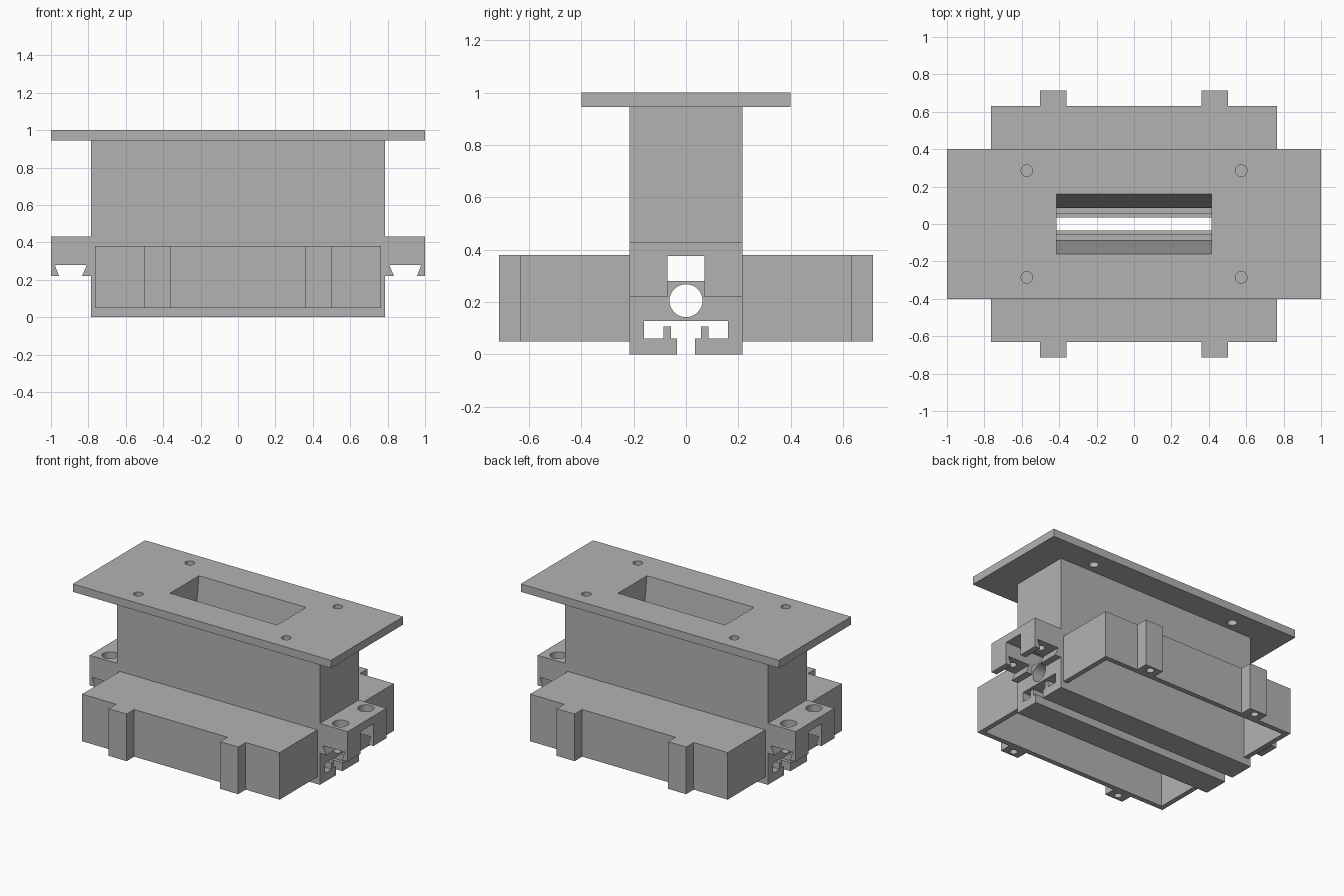
import bpy, bmesh, math

if "Cube" in bpy.data.objects:
    bpy.data.objects.remove(bpy.data.objects["Cube"], do_unlink=True)

grey = bpy.data.materials.new("plain grey")
grey.use_nodes = True
grey.diffuse_color = (0.45, 0.45, 0.45, 1)
grey.node_tree.nodes["Principled BSDF"].inputs["Base Color"].default_value = grey.diffuse_color


def prism(name, outline, axis, start, end):
    """Extrude a 2D outline along an axis; the outline uses the other two axes in order."""
    def place(p, d):
        return {"x": (d, p[0], p[1]), "y": (p[0], d, p[1]), "z": (p[0], p[1], d)}[axis]
    bm = bmesh.new()
    low = [bm.verts.new(place(p, start)) for p in outline]
    high = [bm.verts.new(place(p, end)) for p in outline]
    bm.faces.new(low)
    bm.faces.new(high)
    for i in range(len(outline)):
        j = (i + 1) % len(outline)
        bm.faces.new((low[i], low[j], high[j], high[i]))
    bmesh.ops.recalc_face_normals(bm, faces=bm.faces)
    mesh = bpy.data.meshes.new(name)
    bm.to_mesh(mesh)
    bm.free()
    mesh.materials.append(grey)
    obj = bpy.data.objects.new(name, mesh)
    bpy.context.scene.collection.objects.link(obj)
    return obj


def box(name, xs, ys, zs):
    x0, x1 = sorted(xs)
    y0, y1 = sorted(ys)
    return prism(name, [(x0, y0), (x1, y0), (x1, y1), (x0, y1)], "z", min(zs), max(zs))


def rod(name, centre, radius, axis, start, end, sides=40):
    ring = [(centre[0] + radius * math.cos(2 * math.pi * i / sides),
             centre[1] + radius * math.sin(2 * math.pi * i / sides)) for i in range(sides)]
    return prism(name, ring, axis, start, end)


def mirrored(half):
    return half + [(-a, b) for a, b in reversed(half)]


def carve(obj, cutters):
    """Cut every helper out of the part, then discard the helpers."""
    for cutter in cutters:
        cutter.hide_render = True
        mod = obj.modifiers.new("cut", "BOOLEAN")
        mod.operation, mod.solver, mod.object = "DIFFERENCE", "EXACT", cutter
    bpy.context.view_layer.update()
    graph = bpy.context.evaluated_depsgraph_get()
    mesh = bpy.data.meshes.new_from_object(obj.evaluated_get(graph))
    obj.modifiers.clear()
    obj.data = mesh
    for cutter in cutters:
        bpy.data.objects.remove(cutter, do_unlink=True)
    bpy.ops.object.select_all(action="DESELECT")
    obj.select_set(True)
    bpy.context.view_layer.objects.active = obj
    bpy.ops.object.shade_smooth_by_angle(angle=math.radians(30))


def hopper():
    return prism("hopper_cut", mirrored([(0.085, 0.115), (0.085, 0.38), (0.16, 1.0), (0.162, 1.02)]),
                 "x", -0.415, 0.415)


# Central column: hopper, square and round tunnels, lipped slot along the base
column = box("column", (-0.785, 0.785), (-0.215, 0.215), (0, 0.945))
lipped_slot = mirrored([(0.035, -0.1), (0.035, 0.06), (0.057, 0.06), (0.057, 0.107),
                        (0.086, 0.107), (0.086, 0.06), (0.16, 0.06), (0.16, 0.127)])
carve(column, [
    hopper(),
    box("square_tunnel", (-1, 1), (-0.07, 0.07), (0.28, 0.375)),
    rod("round_tunnel", (0, 0.205), 0.063, "x", -1, 1),
    prism("slot_cut", lipped_slot, "x", -1, 1),
])

# Top plate with hopper mouth and screw holes
plate = box("top_plate", (-1, 1), (-0.4, 0.4), (0.945, 1))
carve(plate, [hopper()] + [rod("screw_cut", (x, y), 0.031, "z", 0.9, 1.1)
                           for x in (-0.573, 0.573) for y in (-0.285, 0.285)])

# End brackets: dovetail groove, central notch, counterbored holes
for side, label in ((1, "left"), (-1, "right")):
    bracket = box(label + "_bracket", (side * 0.785, side), (-0.215, 0.215), (0.22, 0.43))
    dovetail = [(side * x, z) for x, z in ((0.838, 0.21), (0.808, 0.28), (0.98, 0.28), (0.953, 0.21))]
    cuts = [prism("dovetail_cut", dovetail, "y", -0.3, 0.3),
            box("notch_cut", (side * 0.7, side * 1.1), (-0.07, 0.07), (0.1, 0.375))]
    for y in (-0.14, 0.14):
        cuts.append(rod("bore_cut", (side * 0.893, y), 0.052, "z", 0.35, 0.5))
        cuts.append(rod("bolt_cut", (side * 0.893, y), 0.028, "z", 0.25, 0.4))
    carve(bracket, cuts)

# Side tanks open underneath, each with two drilled lugs
for side, label in ((-1, "front"), (1, "back")):
    tank = box(label + "_tank", (-0.765, 0.765), (side * 0.215, side * 0.632), (0.05, 0.38))
    carve(tank, [box("tank_cut", (-0.73, 0.73), (side * 0.1, side * 0.597), (-0.1, 0.345))])
    for x, end in ((-0.432, "right"), (0.432, "left")):
        lug = box(f"{label}_{end}_lug", (x - 0.07, x + 0.07), (side * 0.632, side * 0.715), (0.05, 0.38))
        carve(lug, [rod("lug_cut", (x, side * 0.674), 0.025, "z", -0.1, 0.25)])
